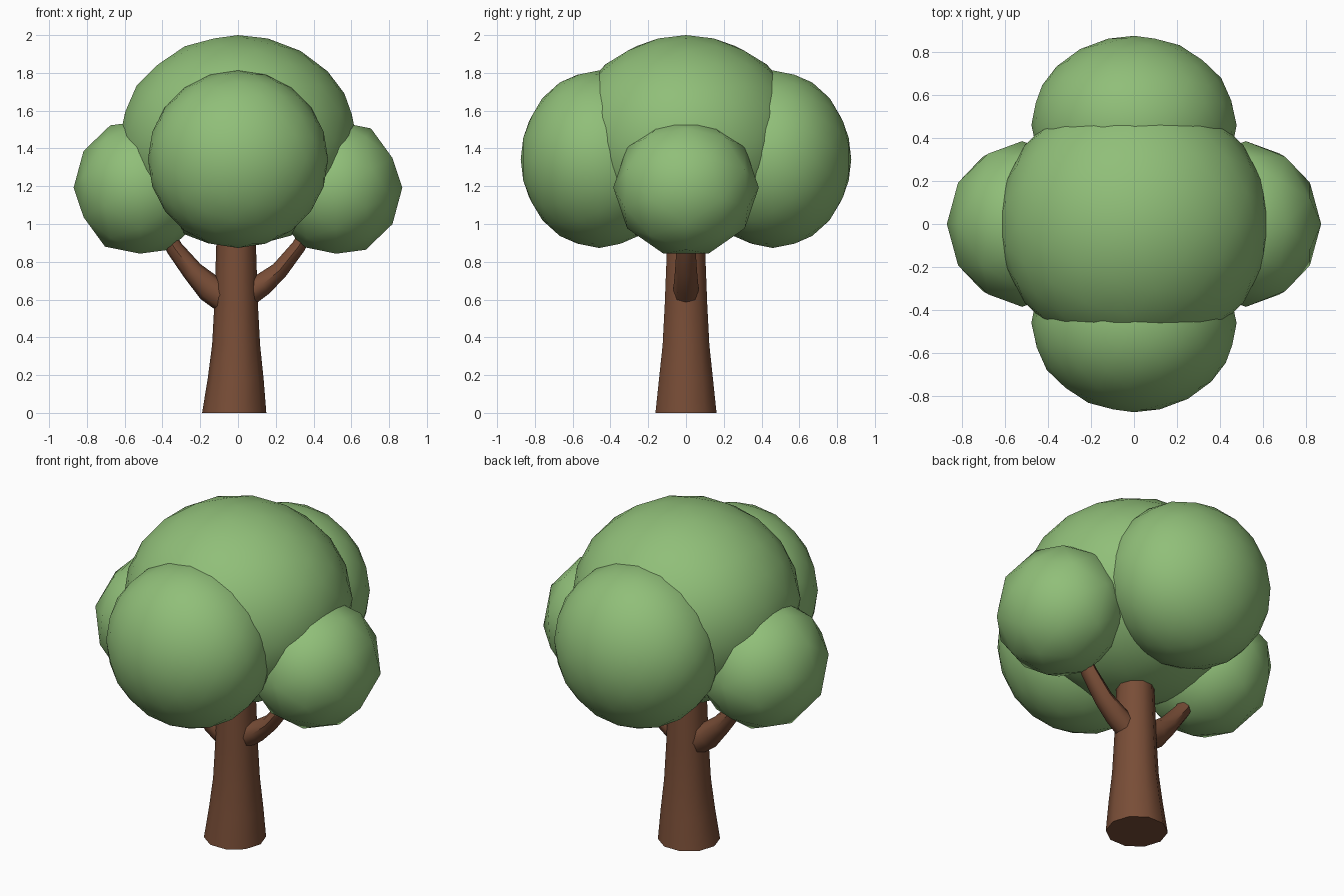
import bpy, bmesh, math
from mathutils import Vector, Matrix

if "Cube" in bpy.data.objects:
    bpy.data.objects.remove(bpy.data.objects["Cube"])


def material(name, colour):
    m = bpy.data.materials.new(name)
    m.diffuse_color = (*colour, 1)
    m.use_nodes = True
    m.node_tree.nodes["Principled BSDF"].inputs["Base Color"].default_value = m.diffuse_color
    return m


LEAF = material("leaf green", (0.28, 0.52, 0.19))
BARK = material("bark brown", (0.19, 0.075, 0.038))


def finish(name, bm, mat, angle):
    bmesh.ops.recalc_face_normals(bm, faces=bm.faces)
    me = bpy.data.meshes.new(name)
    bm.to_mesh(me)
    bm.free()
    me.materials.append(mat)
    ob = bpy.data.objects.new(name, me)
    bpy.context.collection.objects.link(ob)
    bpy.ops.object.select_all(action='DESELECT')
    ob.select_set(True)
    bpy.context.view_layer.objects.active = ob
    bpy.ops.object.shade_smooth_by_angle(angle=math.radians(angle))
    return ob


def blob(name, centre, radii, detail, turn=None):
    """Faceted ellipsoid of leaves; turn points its pole along another axis."""
    bm = bmesh.new()
    bmesh.ops.create_icosphere(bm, subdivisions=detail, radius=1)
    if turn:
        bm.transform(Matrix.Rotation(turn[0], 4, turn[1]))
    bm.transform(Matrix.Translation(centre) @ Matrix.Diagonal((*radii, 1)))
    finish(name, bm, LEAF, 80)


def limb(name, rings, sides):
    """Tube in the xz plane through (x, z, in-plane radius, y radius) rings."""
    bm = bmesh.new()
    pts = [Vector((x, 0, z)) for x, z, _, _ in rings]
    loops = []
    for i, (x, z, r, ry) in enumerate(rings):
        t = (pts[min(i + 1, len(pts) - 1)] - pts[max(i - 1, 0)]).normalized()
        if z == 0:
            t = Vector((0, 0, 1))
        side = Vector((t.z, 0, -t.x))
        loops.append([bm.verts.new(pts[i] + side * r * math.cos(a) + Vector((0, ry * math.sin(a), 0)))
                      for a in (2 * math.pi * k / sides for k in range(sides))])
    for a, b in zip(loops, loops[1:]):
        for k in range(sides):
            n = (k + 1) % sides
            bm.faces.new((a[k], a[n], b[n], b[k]))
    bm.faces.new(loops[0])
    bm.faces.new(loops[-1])
    finish(name, bm, BARK, 50)


# Trunk with flared foot
limb("trunk", [(-0.02, 0, 0.17, 0.17), (-0.012, 0.18, 0.148, 0.15),
               (-0.01, 0.36, 0.127, 0.13), (-0.01, 0.58, 0.115, 0.118),
               (-0.01, 0.95, 0.103, 0.103)], 10)

# Two forked branches
limb("left_branch", [(-0.03, 0.58, 0.08, 0.075), (-0.15, 0.66, 0.075, 0.072),
                     (-0.24, 0.75, 0.056, 0.062), (-0.335, 0.87, 0.045, 0.055),
                     (-0.38, 0.95, 0.04, 0.05)], 8)
limb("right_branch", [(0.02, 0.61, 0.07, 0.07), (0.13, 0.68, 0.06, 0.065),
                      (0.22, 0.755, 0.046, 0.058), (0.32, 0.88, 0.038, 0.05),
                      (0.36, 0.95, 0.035, 0.045)], 8)

# Leaf crown: big centre, round front and back, smaller faceted sides
blob("crown_centre", (0, 0, 1.44), (0.63, 0.62, 0.56), 3)
for name, s in (("front", -1), ("back", 1)):
    blob("crown_" + name, (0, s * 0.46, 1.343), (0.477, 0.415, 0.47), 3,
         (math.pi / 2, 'X'))
for name, s in (("left", -1), ("right", 1)):
    blob("crown_" + name, (s * 0.52, 0, 1.193), (0.35, 0.385, 0.368), 2,
         (s * math.pi / 2, 'Y'))
